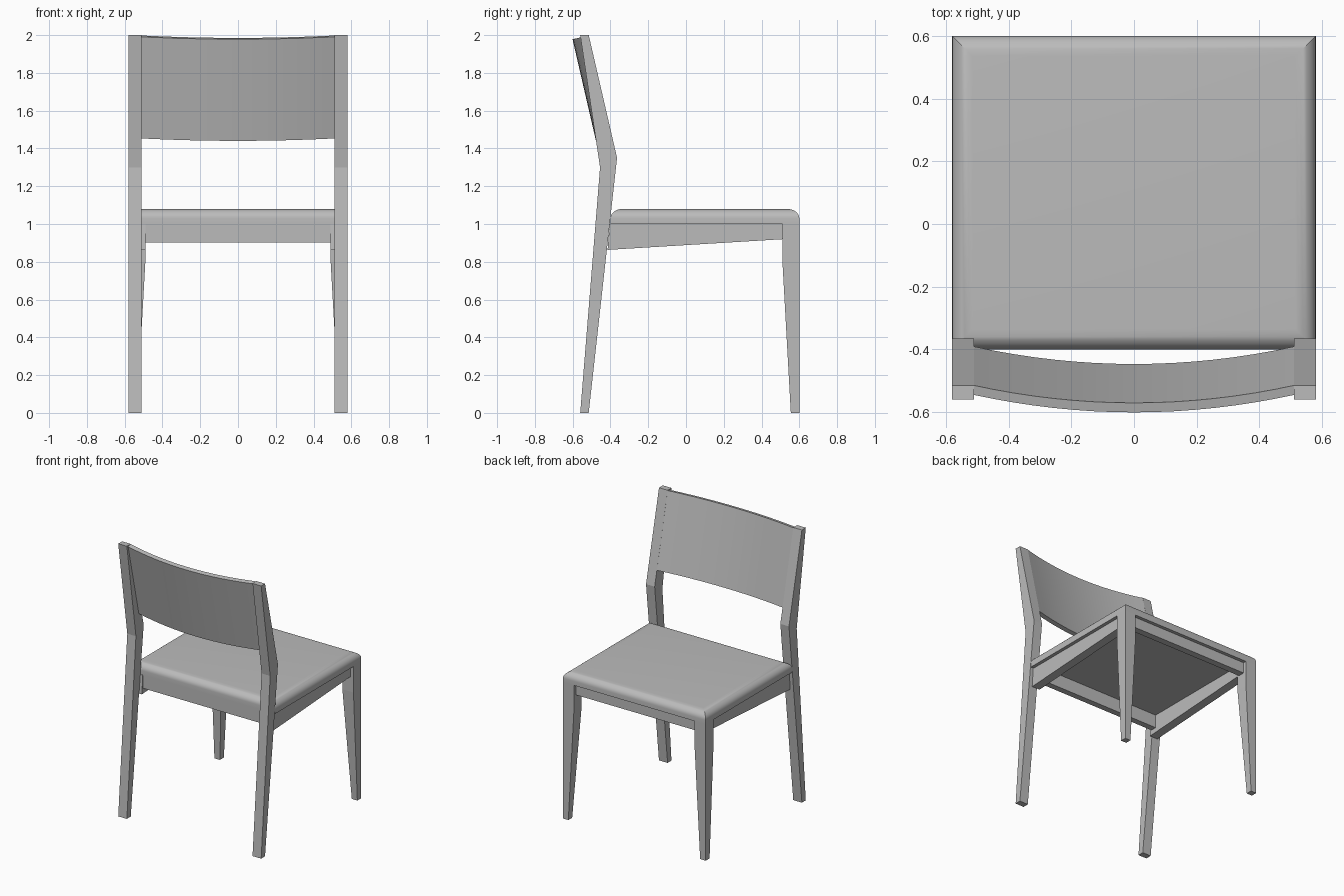
import bpy, bmesh, math

cube = bpy.data.objects.get("Cube")
if cube:
    bpy.data.objects.remove(cube, do_unlink=True)

grey = bpy.data.materials.new("plain grey")
grey.use_nodes = True
grey.diffuse_color = (0.5, 0.5, 0.5, 1)
grey.node_tree.nodes["Principled BSDF"].inputs["Base Color"].default_value = (0.5, 0.5, 0.5, 1)


def loft(name, rings, smooth=False):
    """Skin a solid through a list of rings with equal point counts."""
    bm = bmesh.new()
    loops = [[bm.verts.new(p) for p in ring] for ring in rings]
    for a, b in zip(loops, loops[1:]):
        n = len(a)
        for i in range(n):
            j = (i + 1) % n
            bm.faces.new((a[i], a[j], b[j], b[i]))
    bm.faces.new(loops[0])
    bm.faces.new(loops[-1])
    bmesh.ops.recalc_face_normals(bm, faces=bm.faces)
    mesh = bpy.data.meshes.new(name)
    bm.to_mesh(mesh)
    bm.free()
    mesh.materials.append(grey)
    obj = bpy.data.objects.new(name, mesh)
    bpy.context.collection.objects.link(obj)
    if smooth:
        bpy.ops.object.select_all(action="DESELECT")
        obj.select_set(True)
        bpy.context.view_layer.objects.active = obj
        bpy.ops.object.shade_smooth_by_angle(angle=math.radians(30))
    return obj


def side_profile(name, points, x0, x1):
    """Extrude a (y, z) outline between two x positions."""
    return loft(name, [[(x, y, z) for y, z in points] for x in (x0, x1)])


def rect(x0, x1, y0, y1, z):
    return [(x0, y0, z), (x1, y0, z), (x1, y1, z), (x0, y1, z)]


# Parts repeated on both sides
post = [(-0.56, 0), (-0.515, 0), (-0.365, 1.35), (-0.515, 2), (-0.56, 2), (-0.455, 1.3)]
rail = [(-0.415, 0.863), (0.52, 0.92), (0.52, 1), (-0.404, 1)]
for side, s in (("left", 1), ("right", -1)):
    side_profile(side + "_back_post", post, 0.51 * s, 0.58 * s)
    side_profile(side + "_seat_rail", rail, 0.49 * s, 0.555 * s)
    # Front leg tapers on its two inner faces
    loft(side + "_front_leg", [rect((0.58 - w) * s, 0.58 * s, 0.6 - w, 0.6, z)
                               for w, z in ((0.045, 0), (0.09, 0.81), (0.09, 1))])

# Cross rails under the seat
loft("rear_seat_rail", [rect(-0.49, 0.49, -0.4, -0.355, z) for z in (0.902, 1)])
loft("front_seat_rail", [rect(-0.5, 0.5, 0.525, 0.575, z) for z in (0.92, 1)])

# Seat pad with a rounded, mitred top rim
rings = [rect(-0.58, 0.58, -0.4, 0.6, 1)]
for i in range(9):
    t = math.pi / 2 * i / 8
    d = 0.065 * (1 - math.cos(t))
    rings.append(rect(-0.58 + d, 0.58 - d, -0.4 + d, 0.6 - d, 1.03 + 0.05 * math.sin(t)))
loft("seat_pad", rings, smooth=True)

# Backrest: a leaning panel bowed backwards between the posts
lean = math.atan2(0.15, 0.65)
segments = 16
rings = []
for i in range(segments + 1):
    u = 2 * i / segments - 1
    bow = 0.057 * (1 - u * u)

    def back(y, z, depth):
        return (0.51 * u, y - depth * math.cos(lean), z - depth * math.sin(lean))

    rings.append([back(-0.391, 1.46, bow), back(-0.515, 1.998, bow),
                  back(-0.515, 1.998, bow + 0.031), back(-0.391, 1.46, bow + 0.031)])
loft("backrest", rings, smooth=True)
